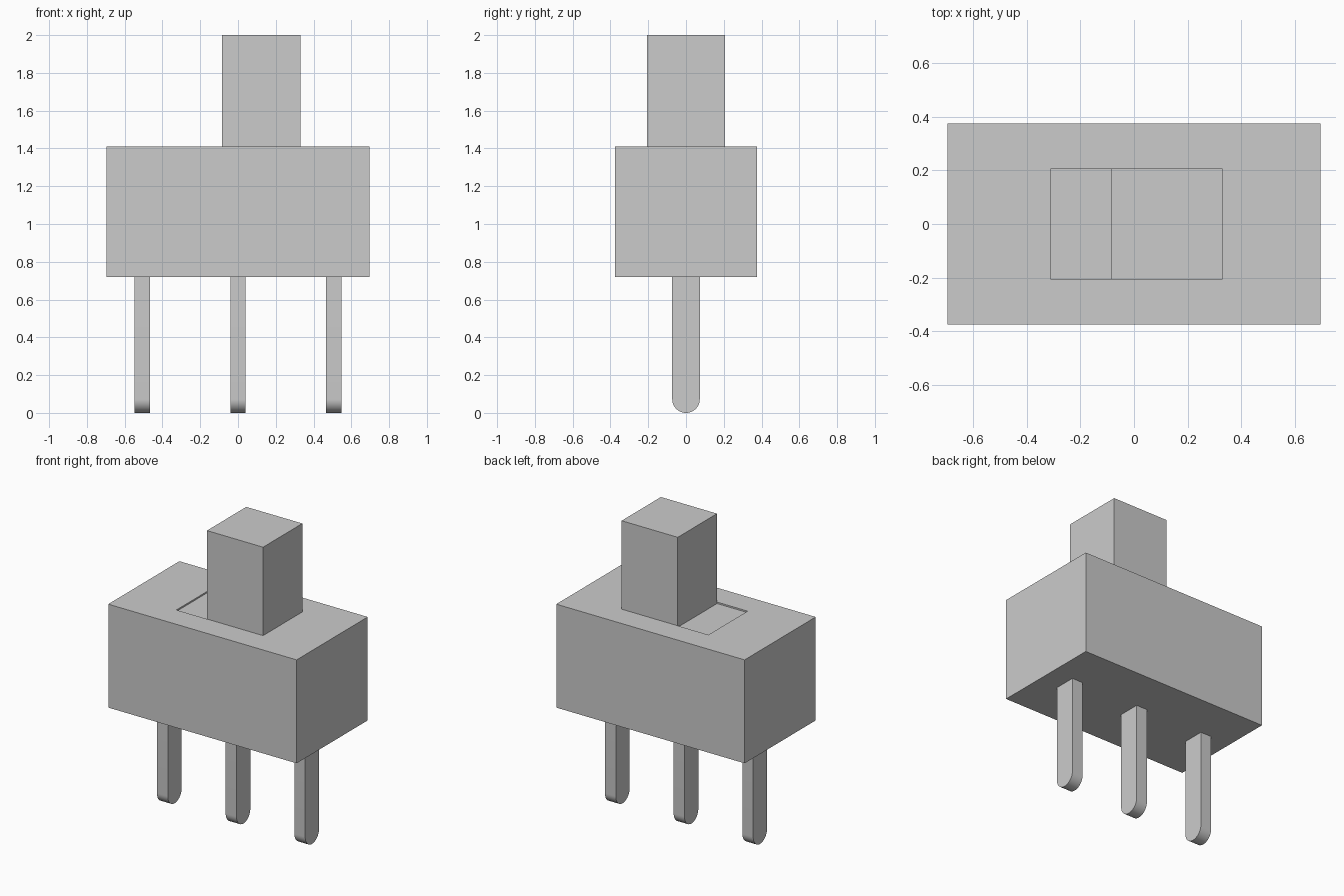
import bpy, bmesh, math

cube = bpy.data.objects.get("Cube")
if cube:
    bpy.data.objects.remove(cube, do_unlink=True)

grey = bpy.data.materials.new("light grey")
grey.use_nodes = True
colour = (0.6, 0.6, 0.6, 1.0)
grey.diffuse_color = colour
grey.node_tree.nodes["Principled BSDF"].inputs["Base Color"].default_value = colour


def finish(name, bm):
    bmesh.ops.recalc_face_normals(bm, faces=bm.faces)
    mesh = bpy.data.meshes.new(name)
    bm.to_mesh(mesh)
    bm.free()
    mesh.materials.append(grey)
    obj = bpy.data.objects.new(name, mesh)
    bpy.context.collection.objects.link(obj)
    return obj


def box(bm, lo, hi):
    verts = bmesh.ops.create_cube(bm, size=1)["verts"]
    for v in verts:
        v.co = [lo[i] + (v.co[i] + 0.5) * (hi[i] - lo[i]) for i in range(3)]


BOTTOM, TOP = 0.72, 1.41

# Housing with a shallow slot recessed into its top
bm = bmesh.new()
box(bm, (-0.695, -0.375, BOTTOM), (0.695, 0.375, TOP))
bm.normal_update()
top = max(bm.faces, key=lambda f: f.calc_center_median().z)
bmesh.ops.inset_individual(bm, faces=[top], thickness=0.1)
slot = [(x, y, TOP - 0.01) for x, y in ((-0.31, -0.207), (0.33, -0.207), (0.33, 0.207), (-0.31, 0.207))]
rim = list(top.verts)
for v in rim:
    sx, sy = v.co.x > 0, v.co.y > 0
    v.co = (0.33 if sx else -0.31, 0.207 if sy else -0.207, TOP)
floor = bmesh.ops.extrude_discrete_faces(bm, faces=[top])["faces"][0]
for v in floor.verts:
    v.co.z -= 0.01
finish("housing", bm)

# Sliding knob, standing at one end of the slot
bm = bmesh.new()
box(bm, (-0.084, -0.207, TOP - 0.01), (0.33, 0.207, 2.0))
finish("slider_knob", bm)


# Flat pins with a half-round tip
def pin(name, x, half=0.04, r=0.073, steps=24):
    bm = bmesh.new()
    outline = [(r, BOTTOM)]
    for i in range(steps + 1):
        a = math.pi * i / steps
        outline.append((r * math.cos(a), r - r * math.sin(a)))
    outline.append((-r, BOTTOM))
    face = bm.faces.new([bm.verts.new((x - half, y, z)) for y, z in outline])
    side = bmesh.ops.extrude_face_region(bm, geom=[face])["geom"]
    bmesh.ops.translate(bm, vec=(2 * half, 0, 0),
                        verts=[g for g in side if isinstance(g, bmesh.types.BMVert)])
    obj = finish(name, bm)
    bpy.ops.object.select_all(action="DESELECT")
    obj.select_set(True)
    bpy.context.view_layer.objects.active = obj
    bpy.ops.object.shade_smooth_by_angle(angle=math.radians(30))


for name, x in (("right_pin", -0.507), ("middle_pin", 0.0), ("left_pin", 0.507)):
    pin(name, x)
